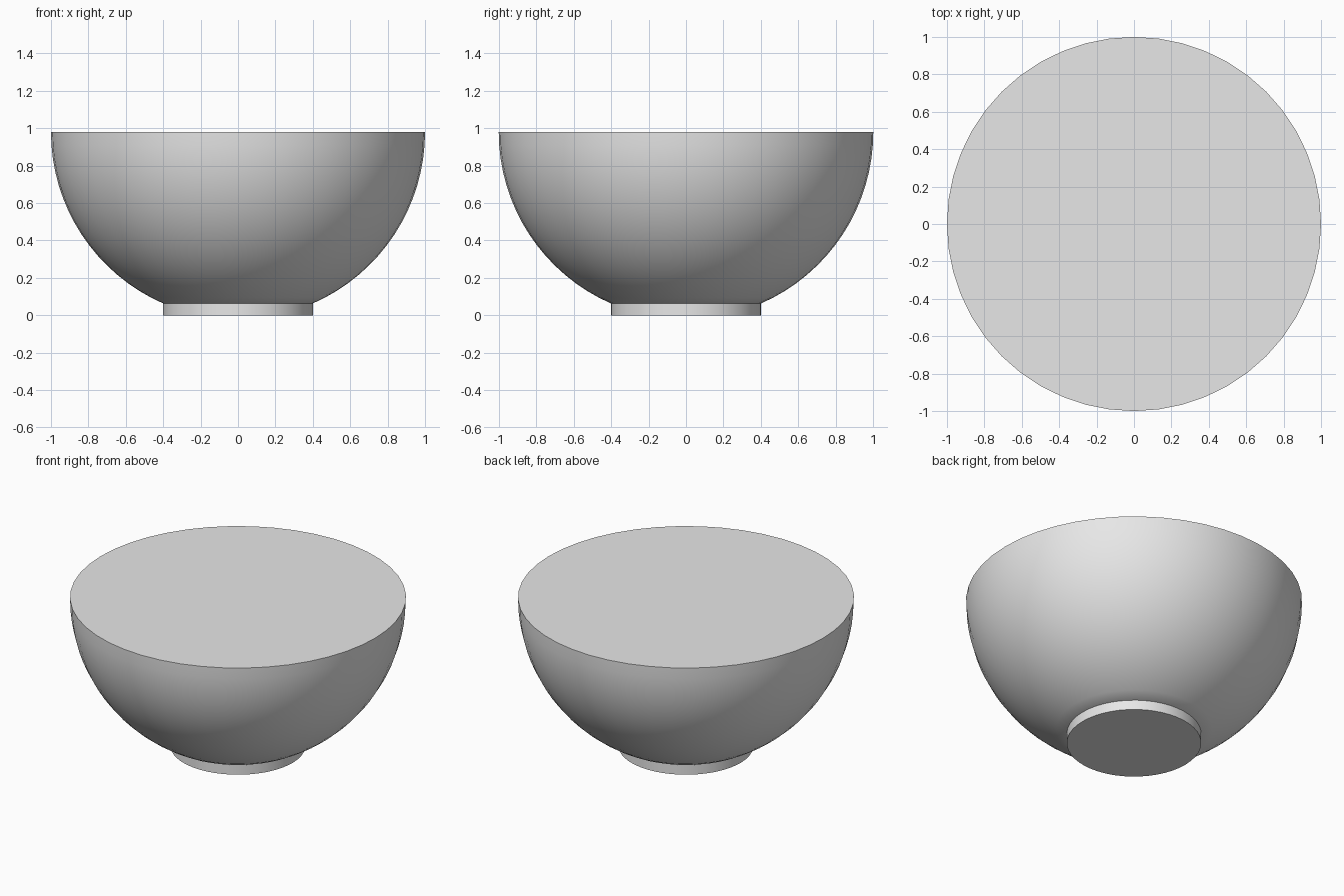
import bpy
import bmesh
import math

cube = bpy.data.objects.get("Cube")
if cube:
    bpy.data.objects.remove(cube, do_unlink=True)

SEGMENTS = 48
RIM_Z = 0.98
FOOT_RADIUS = 0.4

grey = bpy.data.materials.new("plain_grey")
grey.use_nodes = True
grey.diffuse_color = (0.8, 0.8, 0.8, 1)
grey.node_tree.nodes["Principled BSDF"].inputs["Base Color"].default_value = (0.8, 0.8, 0.8, 1)


def lathe(name, profile):
    """Turn a bottom-to-top (radius, z) profile into a closed solid."""
    bm = bmesh.new()
    rings = []
    for radius, z in profile:
        angles = [math.tau * i / SEGMENTS for i in range(SEGMENTS)]
        rings.append([bm.verts.new((radius * math.cos(a), radius * math.sin(a), z))
                      for a in angles])
    for low, high in zip(rings, rings[1:]):
        for i in range(SEGMENTS):
            j = (i + 1) % SEGMENTS
            bm.faces.new((low[i], low[j], high[j], high[i]))
    bm.faces.new(rings[0][::-1])
    bm.faces.new(rings[-1])
    mesh = bpy.data.meshes.new(name)
    bm.to_mesh(mesh)
    bm.free()
    mesh.materials.append(grey)
    obj = bpy.data.objects.new(name, mesh)
    bpy.context.collection.objects.link(obj)
    bpy.ops.object.select_all(action='DESELECT')
    obj.select_set(True)
    bpy.context.view_layer.objects.active = obj
    bpy.ops.object.shade_smooth_by_angle(angle=math.radians(30))
    return obj


# Bowl body: filled unit hemisphere, cut off where it meets the foot
start = math.acos(FOOT_RADIUS)
steps = 16
bowl_profile = []
for k in range(steps + 1):
    a = start * (1 - k / steps)
    bowl_profile.append((math.cos(a), RIM_Z - math.sin(a)))
lathe("bowl_body", bowl_profile)

# Foot: short solid disc under the bowl
lathe("bowl_foot", [(FOOT_RADIUS, 0), (FOOT_RADIUS, RIM_Z - math.sin(start) + 0.002)])
